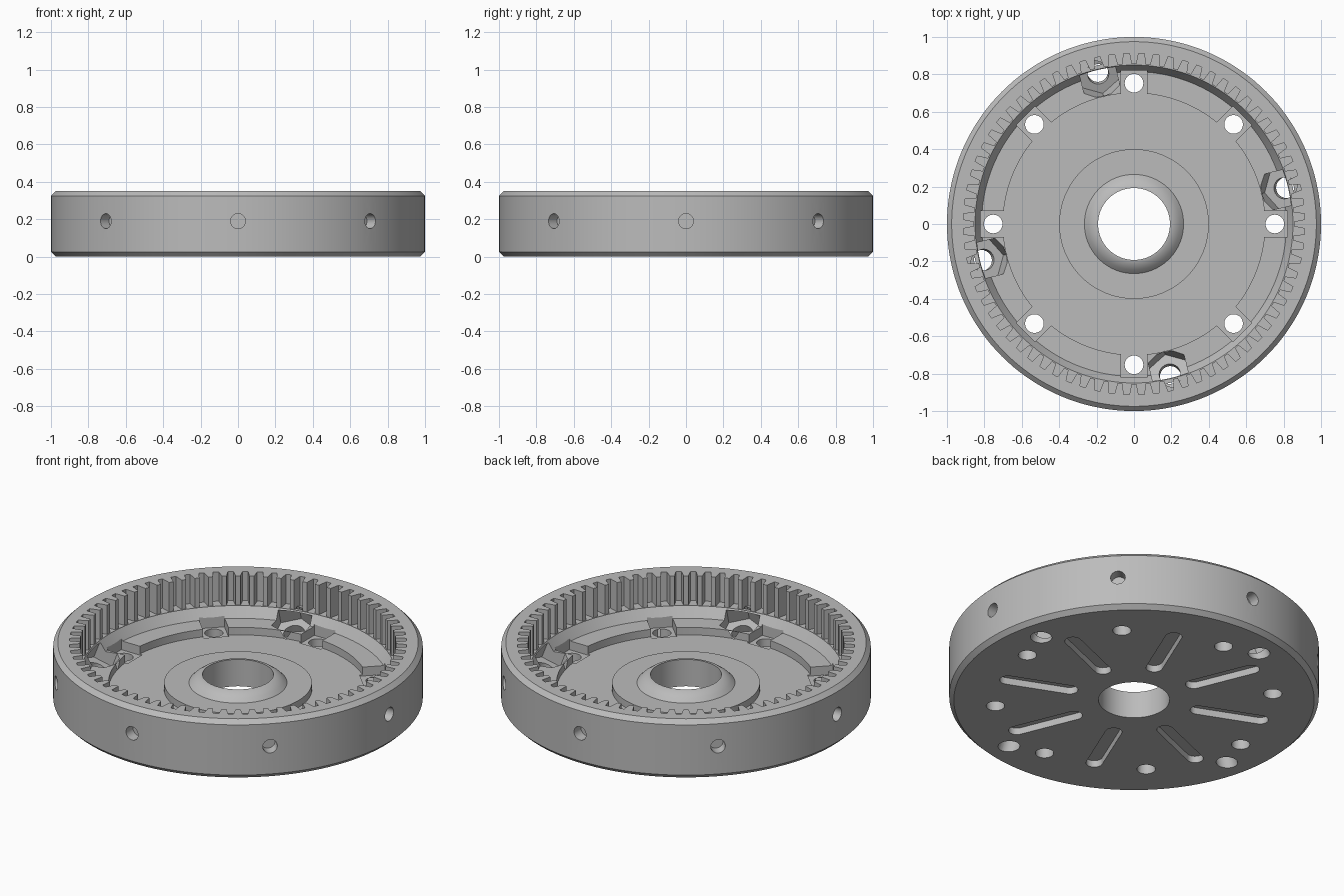
import bpy, bmesh, math
from mathutils import Matrix, Vector

cube = bpy.data.objects.get("Cube")
if cube:
    bpy.data.objects.remove(cube, do_unlink=True)

TEETH = 72
TIP, ROOT, TOOTH_Z = 0.855, 0.913, 0.175

grey = bpy.data.materials.new("steel_grey")
grey.use_nodes = True
grey.diffuse_color = (0.5, 0.5, 0.5, 1)
grey.node_tree.nodes["Principled BSDF"].inputs["Base Color"].default_value = (0.5, 0.5, 0.5, 1)


def make_object(name, bm):
    bmesh.ops.recalc_face_normals(bm, faces=bm.faces)
    mesh = bpy.data.meshes.new(name)
    bm.to_mesh(mesh)
    bm.free()
    mesh.materials.append(grey)
    obj = bpy.data.objects.new(name, mesh)
    bpy.context.collection.objects.link(obj)
    return obj


def lathe(name, profile, steps):
    bm = bmesh.new()
    verts = [bm.verts.new((r, 0, z)) for r, z in profile]
    edges = [bm.edges.new((a, b)) for a, b in zip(verts, verts[1:] + verts[:1])]
    bmesh.ops.spin(bm, geom=verts + edges, cent=(0, 0, 0), axis=(0, 0, 1),
                   angle=math.tau, steps=steps, use_merge=True)
    bmesh.ops.remove_doubles(bm, verts=bm.verts, dist=1e-5)
    return make_object(name, bm)


def prism(bm, outline, z0, z1, matrix=Matrix()):
    low = [bm.verts.new(matrix @ Vector((x, y, z0))) for x, y in outline]
    high = [bm.verts.new(matrix @ Vector((x, y, z1))) for x, y in outline]
    bm.faces.new(low[::-1])
    bm.faces.new(high)
    for i in range(len(low)):
        j = (i + 1) % len(low)
        bm.faces.new((low[i], low[j], high[j], high[i]))


def ngon(radius, sides):
    return [(radius * math.cos(math.tau * i / sides), radius * math.sin(math.tau * i / sides))
            for i in range(sides)]


def slot(r0, r1, half, sides=12):
    ends = []
    for centre, start in ((r1 - half, -math.pi / 2), (r0 + half, math.pi / 2)):
        for i in range(sides + 1):
            a = start + math.pi * i / sides
            ends.append((centre + half * math.cos(a), half * math.sin(a)))
    return ends


def radial(outline, z0, z1, count, first=0.0, local=Matrix()):
    """One cutter mesh holding copies of a prism around the z axis."""
    bm = bmesh.new()
    for i in range(count):
        turn = Matrix.Rotation(math.radians(first + 360 * i / count), 4, 'Z')
        prism(bm, outline, z0, z1, turn @ local)
    return make_object("cutter", bm)


# Housing: chamfered rim, sloped seat, ledge, floor, raised hub and conical boss
housing = lathe("ring_gear_housing", [
    (0.192, 0), (0.975, 0), (1, 0.025), (1, 0.325), (0.975, 0.35), (0.85, 0.35),
    (0.85, 0.172), (0.815, 0.115), (0.70, 0.115), (0.70, 0.07), (0.40, 0.07),
    (0.40, 0.112), (0.265, 0.112), (0.245, 0.133), (0.21, 0.158), (0.192, 0.16)], 144)

# Internal teeth
outline = []
pitch = math.tau / TEETH
for i in range(TEETH):
    for offset, r in ((-0.33, TIP), (-0.19, ROOT), (0.19, ROOT), (0.33, TIP)):
        a = (i + 0.5 + offset) * pitch
        outline.append((r * math.cos(a), r * math.sin(a)))

square = [(-0.07, -0.07), (0.07, -0.07), (0.07, 0.07), (-0.07, 0.07)]
lean = Matrix.Translation((0.843, 0, 0)) @ Matrix.Rotation(math.radians(-20), 4, 'Y')
side = Matrix.Translation((0, 0, 0.19)) @ Matrix.Rotation(math.radians(90), 4, 'Y')

cutters = [
    radial(outline, TOOTH_Z, 0.5, 1),                                             # tooth gaps
    radial(square, 0.062, 0.16, 8, 0, Matrix.Translation((0.75, 0, 0))),          # bolt seats
    radial(ngon(0.05, 24), -0.1, 0.15, 8, 0, Matrix.Translation((0.753, 0, 0))),  # bolt holes
    radial(ngon(0.113, 6), 0.055, 0.155, 4, 13.4, lean),                          # angled hex pockets
    radial(ngon(0.057, 24), -0.1, 0.1, 4, 13.4, lean),                            # angled screw holes
    radial(slot(0.32, 0.76, 0.045), -0.1, 0.04, 8, 22.5),                         # underside slots
    radial(ngon(0.04, 24), 0.935, 1.1, 8, 0, side),                               # rim holes
]
for cutter in cutters:
    cutter.hide_render = True
    mod = housing.modifiers.new("cut", 'BOOLEAN')
    mod.operation = 'DIFFERENCE'
    mod.solver = 'EXACT'
    mod.object = cutter

# Bake the cuts and drop the cutters
depsgraph = bpy.context.evaluated_depsgraph_get()
baked = bpy.data.meshes.new_from_object(housing.evaluated_get(depsgraph))
housing.modifiers.clear()
housing.data = baked
for cutter in cutters:
    bpy.data.objects.remove(cutter, do_unlink=True)

bpy.ops.object.select_all(action='DESELECT')
housing.select_set(True)
bpy.context.view_layer.objects.active = housing
bpy.ops.object.shade_smooth_by_angle(angle=math.radians(30))
